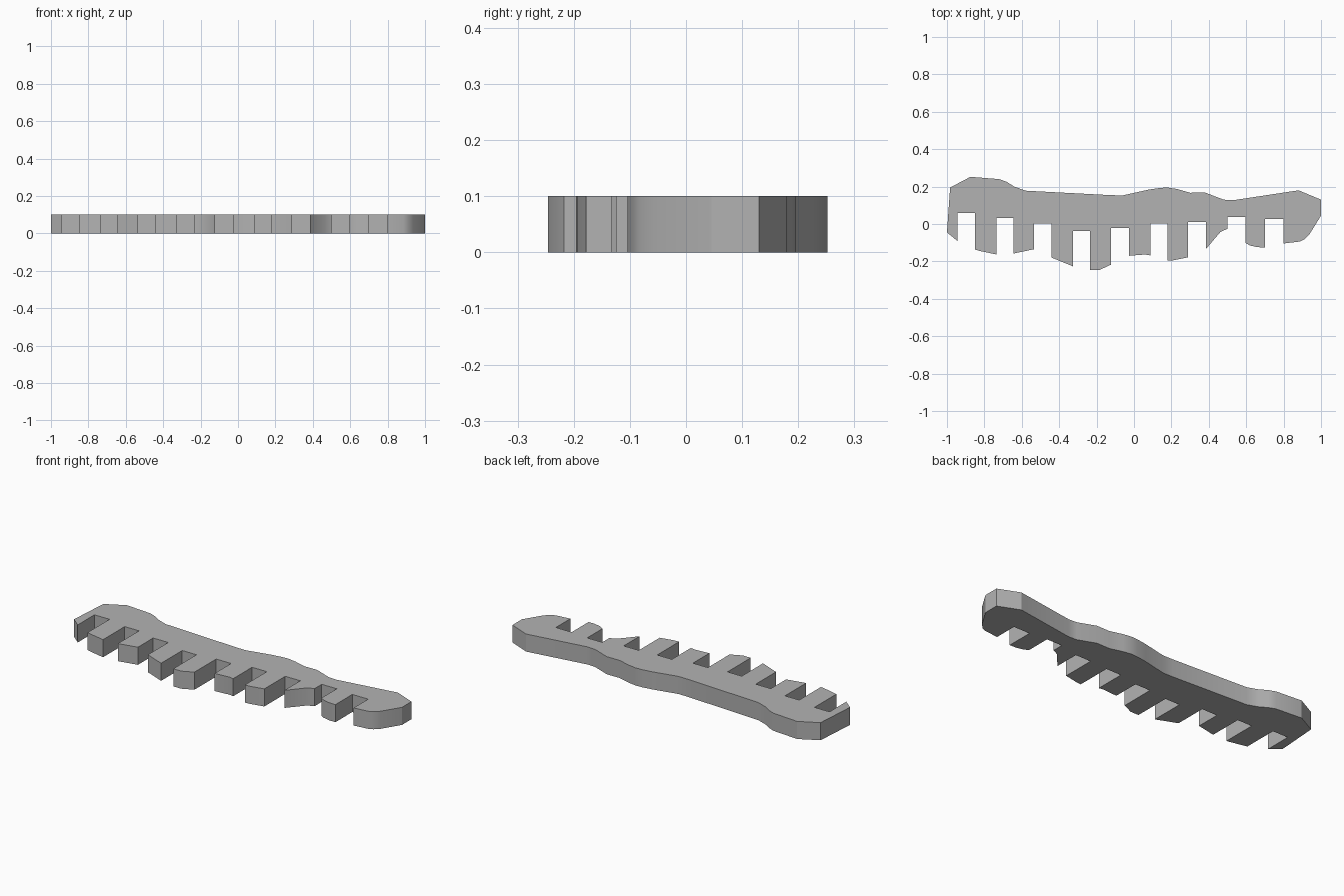
import bpy, bmesh, math

cube = bpy.data.objects.get("Cube")
if cube:
    bpy.data.objects.remove(cube, do_unlink=True)

THICKNESS = 0.1

# Plain grey material
grey = bpy.data.materials.new("plain grey")
grey.use_nodes = True
colour = (0.45, 0.45, 0.45, 1)
grey.diffuse_color = colour
grey.node_tree.nodes["Principled BSDF"].inputs["Base Color"].default_value = colour

# Wavy back edge, from the left end of the comb to the right end
back_edge = [
    (-1, -.045), (-.983, .195), (-.875, .252), (-.72, .24), (-.68, .225),
    (-.64, .2), (-.58, .178), (-.12, .154), (-.06, .153), (.08, .184),
    (.14, .193), (.18, .195), (.23, .187), (.3, .167), (.38, .168),
    (.48, .13), (.53, .127), (.88, .18), (1, .13), (1, .045),
]

# Teeth from left to right: the tip of each one
teeth = [
    [(-.945, -.09)],
    [(-.85, -.137), (-.82, -.145), (-.735, -.163)],
    [(-.645, -.158), (-.535, -.135)],
    [(-.44, -.18), (-.325, -.227)],
    [(-.235, -.246), (-.185, -.246), (-.122, -.217)],
    [(-.028, -.17), (.06, -.163), (.087, -.168)],
    [(.18, -.196), (.21, -.194), (.29, -.178)],
    [(.385, -.133), (.462, -.043), (.5, -.025)],
    [(.595, -.1), (.62, -.115), (.66, -.124), (.7, -.125)],
    [(.8, -.104), (.885, -.094), (.91, -.083), (.937, -.057)],
]
# Height of the square notch after each tooth
notch_tops = [.06, .032, .002, -.037, -.022, .002, .01, .038, .027]

# Join teeth and notches into the front edge
front_edge = []
for i, tip in enumerate(teeth):
    front_edge += tip
    if i < len(notch_tops):
        top = notch_tops[i]
        front_edge += [(tip[-1][0], top), (teeth[i + 1][0][0], top)]

# Extrude the outline into a flat plate
bm = bmesh.new()
outline = front_edge + back_edge[::-1]
base = bm.faces.new([bm.verts.new((x, y, 0)) for x, y in outline])
extruded = bmesh.ops.extrude_face_region(bm, geom=[base], use_keep_orig=True)
for item in extruded["geom"]:
    if isinstance(item, bmesh.types.BMVert):
        item.co.z = THICKNESS
bmesh.ops.recalc_face_normals(bm, faces=bm.faces)
mesh = bpy.data.meshes.new("toothed_plate")
bm.to_mesh(mesh)
bm.free()
mesh.materials.append(grey)

plate = bpy.data.objects.new("toothed_plate", mesh)
bpy.context.collection.objects.link(plate)
bpy.context.view_layer.objects.active = plate
plate.select_set(True)
bpy.ops.object.shade_smooth_by_angle(angle=math.radians(30))
